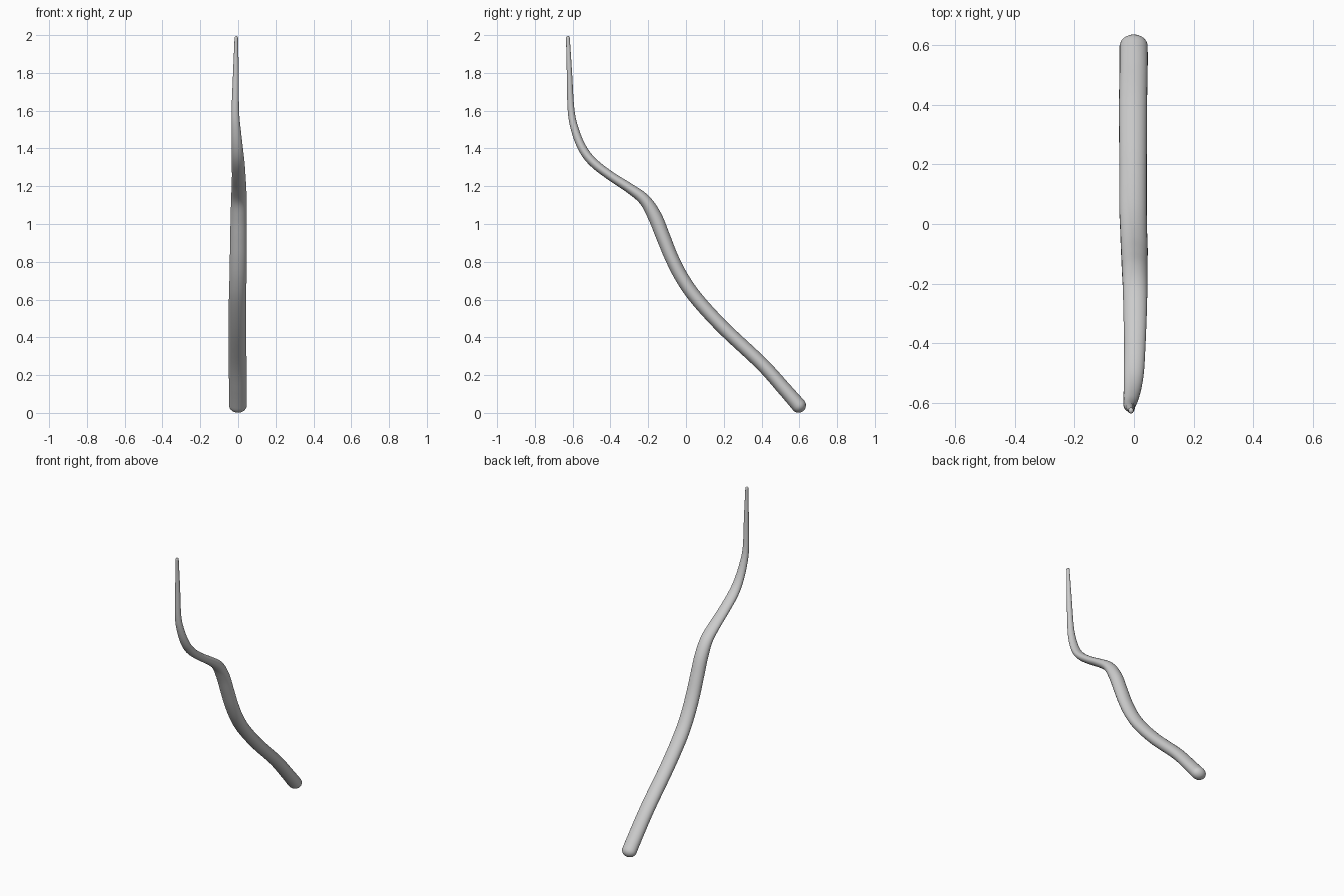
import bpy, bmesh, math
from mathutils import Vector

if "Cube" in bpy.data.objects:
    bpy.data.objects.remove(bpy.data.objects["Cube"])

# Path stations: y, z, half thickness, centre x, half width in x
ST = [
    (-0.625, 1.985, 0.010, -0.010, 0.009),
    (-0.617, 1.80, 0.014, -0.012, 0.015),
    (-0.608, 1.60, 0.018, -0.015, 0.020),
    (-0.585, 1.49, 0.021, -0.010, 0.025),
    (-0.545, 1.395, 0.023, -0.004, 0.030),
    (-0.490, 1.325, 0.024, 0.000, 0.034),
    (-0.400, 1.255, 0.024, 0.003, 0.036),
    (-0.300, 1.19, 0.026, 0.004, 0.039),
    (-0.220, 1.128, 0.031, 0.004, 0.041),
    (-0.165, 1.04, 0.037, 0.003, 0.043),
    (-0.120, 0.93, 0.037, 0.002, 0.044),
    (-0.075, 0.82, 0.036, 0.001, 0.045),
    (-0.018, 0.71, 0.036, -0.001, 0.045),
    (0.060, 0.60, 0.036, -0.003, 0.046),
    (0.200, 0.448, 0.036, -0.003, 0.046),
    (0.400, 0.26, 0.036, -0.003, 0.047),
    (0.520, 0.127, 0.037, -0.001, 0.047),
    (0.596, 0.040, 0.039, -0.001, 0.047),
]
SIDES, STEPS, CAP = 28, 6, 6


def spline(p0, p1, p2, p3, t):
    return tuple(0.5 * (2*b + (c-a)*t + (2*a-5*b+4*c-d)*t*t + (3*b-a-3*c+d)*t**3)
                 for a, b, c, d in zip(p0, p1, p2, p3))


# Smooth the stations into a dense path
rows = []
n = len(ST)
for i in range(n - 1):
    quad = [ST[max(0, min(n - 1, i + k))] for k in (-1, 0, 1, 2)]
    rows += [spline(*quad, s / STEPS) for s in range(STEPS)]
rows.append(ST[-1])

bm = bmesh.new()


def ring(y, z, thick, cx, wide, tangent):
    side = Vector((0, -tangent.z, tangent.y))
    verts = []
    for k in range(SIDES):
        a = 2 * math.pi * k / SIDES
        verts.append(bm.verts.new(Vector((cx + wide * math.cos(a), y, z))
                                  + side * thick * math.sin(a)))
    return verts


def cap_rings(row, tangent, sign):
    y, z, h, cx, w = row
    out = []
    for c in range(1, CAP + 1):
        a = 0.97 * math.pi / 2 * c / CAP
        d = sign * h * math.sin(a)
        out.append(ring(y + tangent.y * d, z + tangent.z * d,
                        h * math.cos(a), cx, w * math.cos(a), tangent))
    return out


tangents = []
for i in range(len(rows)):
    a, b = rows[max(i - 1, 0)], rows[min(i + 1, len(rows) - 1)]
    tangents.append(Vector((0, b[0] - a[0], b[1] - a[1])).normalized())

# Tapered stem with rounded ends
rings = cap_rings(rows[0], tangents[0], -1)[::-1]
rings += [ring(*r, t) for r, t in zip(rows, tangents)]
rings += cap_rings(rows[-1], tangents[-1], 1)
for a, b in zip(rings, rings[1:]):
    for k in range(SIDES):
        j = (k + 1) % SIDES
        bm.faces.new((a[k], a[j], b[j], b[k]))
bm.faces.new(rings[0])
bm.faces.new(rings[-1])
bmesh.ops.recalc_face_normals(bm, faces=bm.faces)
for f in bm.faces:
    f.smooth = True

mesh = bpy.data.meshes.new("curved_stem")
bm.to_mesh(mesh)
bm.free()
bpy.context.collection.objects.link(bpy.data.objects.new("curved_stem", mesh))
